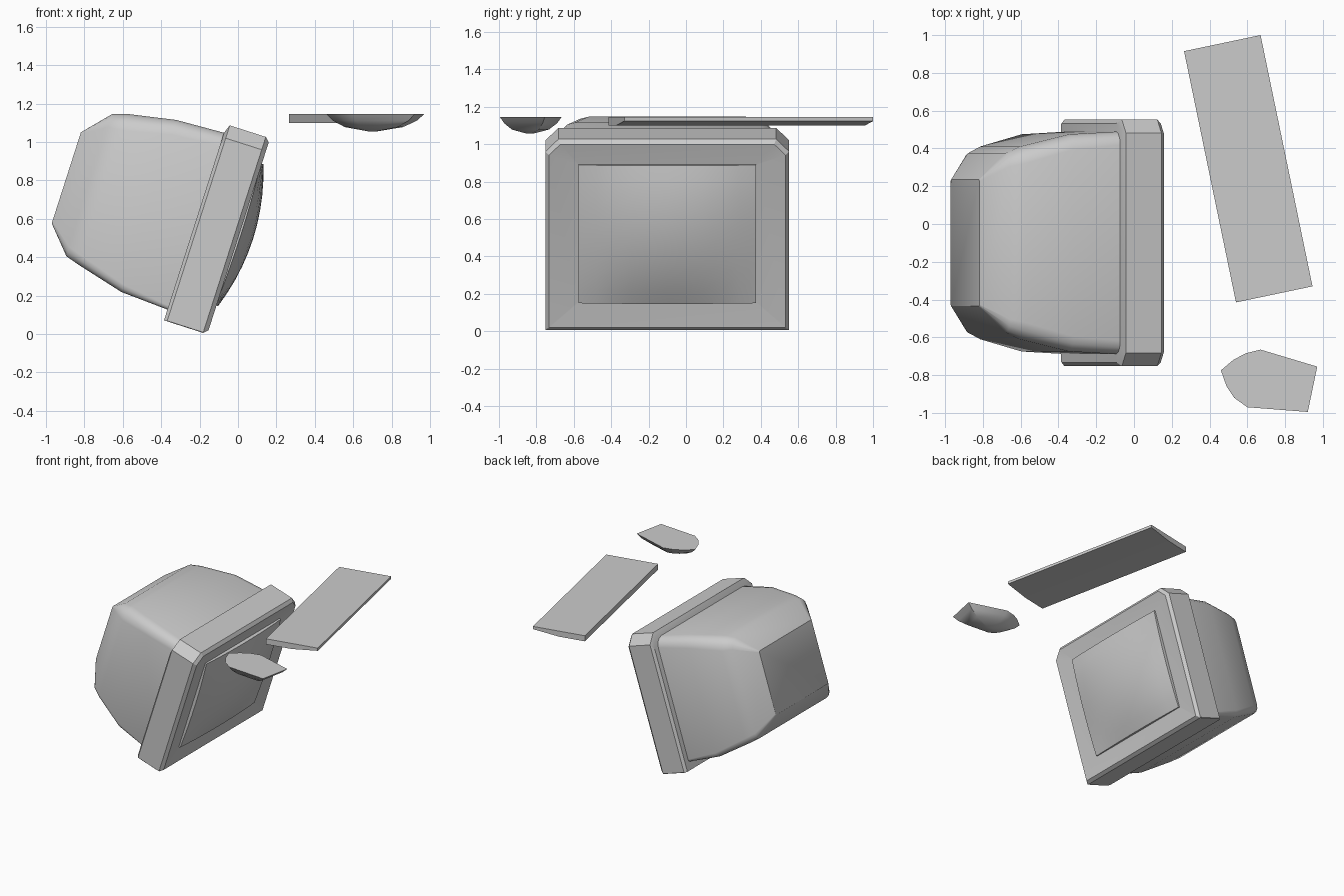
import bpy, bmesh, math
from mathutils import Vector

if "Cube" in bpy.data.objects:
    bpy.data.objects.remove(bpy.data.objects["Cube"])

TILT = math.radians(17.75)
SN, CS = math.sin(TILT), math.cos(TILT)


def tilted(y, s, d):
    """Monitor space (across, up the screen, outwards) to world space."""
    return Vector((SN * s + CS * d, y - 0.1, CS * s - SN * d))


def finish(name, bm, angle=35):
    bmesh.ops.recalc_face_normals(bm, faces=bm.faces)
    mesh = bpy.data.meshes.new(name)
    bm.to_mesh(mesh)
    bm.free()
    ob = bpy.data.objects.new(name, mesh)
    bpy.context.collection.objects.link(ob)
    bpy.ops.object.select_all(action='DESELECT')
    ob.select_set(True)
    bpy.context.view_layer.objects.active = ob
    if angle:
        bpy.ops.object.shade_smooth_by_angle(angle=math.radians(angle))
    return ob


def loft(name, rings, angle=35):
    """Skin a list of equal-length point rings and cap both ends."""
    bm = bmesh.new()
    vs = [[bm.verts.new(p) for p in ring] for ring in rings]
    n = len(vs[0])
    for a, b in zip(vs, vs[1:]):
        for i in range(n):
            j = (i + 1) % n
            bm.faces.new((a[i], a[j], b[j], b[i]))
    bm.faces.new(vs[0])
    bm.faces.new(vs[-1])
    return finish(name, bm, angle)


def rounded_ring(w, lo, hi, d, top, bottom, steps):
    """Rectangle section with rounded top and bottom corners."""
    pts = []
    for sx, sz, r, start in ((1, 1, top, 0), (-1, 1, top, 90),
                             (-1, -1, bottom, 180), (1, -1, bottom, 270)):
        cy, cs = sx * (w - r), (hi - r if sz > 0 else lo + r)
        for k in range(steps + 1):
            a = math.radians(start + 90 * k / steps)
            pts.append(tilted(cy + r * math.cos(a), cs + r * math.sin(a), d))
    return pts


# Rear housing: half width, bottom, top, depth, top radius, bottom radius
sections = [(.59, .008, .977, -.37, .07, .02),
            (.575, .023, .964, -.645, .08, .04),
            (.51, .09, .916, -.90, .09, .05),
            (.475, .113, .890, -.975, .07, .05),
            (.335, .253, .751, -1.10, .01, .01)]
loft("rear_housing", [rounded_ring(*s, 3) for s in sections])

# Bezel: bevelled frame, chamfered top corners, shallow recess for the screen
bezel = [(.632, -.049, .977, -.389, .07, .003),
         (.652, -.050, 1.022, -.372, .07, .003),
         (.652, -.050, 1.022, -.175, .07, .003),
         (.632, -.028, 1.000, -.152, .06, .003),
         (.480, .105, .885, -.168, .005, .003)]
loft("bezel", [rounded_ring(*s, 1) for s in bezel], 25)

# Screen: domed glass with a short skirt
bm = bmesh.new()
N = 10
grid = []
for i in range(N + 1):
    row = []
    for j in range(N + 1):
        u, v = 2 * i / N - 1, 2 * j / N - 1
        bulge = .067 * (u * u + v * v - .8 * u * u * v * v)
        row.append(bm.verts.new(tilted(.475 * u, .495 + .388 * v, -.076 - bulge)))
    grid.append(row)
for i in range(N):
    for j in range(N):
        bm.faces.new((grid[i][j], grid[i + 1][j], grid[i + 1][j + 1], grid[i][j + 1]))
edges = [e for e in bm.edges if e.is_boundary]
skirt = bmesh.ops.extrude_edge_only(bm, edges=edges)["geom"]
inward = tilted(0, 0, -.04) - tilted(0, 0, 0)
bmesh.ops.translate(bm, vec=inward, verts=[g for g in skirt if isinstance(g, bmesh.types.BMVert)])
finish("screen", bm)

# Keyboard: upturned wedge section swept along its length
TOP = 1.145
corner, across, along = Vector((.265, .915, TOP)), Vector((.405, .085, 0)), Vector((.275, -1.33, 0))
section = [(0, 0), (1, 0), (1, -.022), (.5, -.045), (0, -.045)]
loft("keyboard", [[corner + across * t + along * e + Vector((0, 0, z)) for t, z in section]
                  for e in (0, 1)], 0)

# Mouse: outline shrinking towards a shallow dome below its flat base
outline = [(.46, -.775), (.525, -.72), (.59, -.685), (.67, -.665), (.97, -.755),
           (.92, -.995), (.60, -.97), (.53, -.92), (.49, -.86)]
centre = Vector((.70, -.835))
rings = []
for scale, z in ((1, TOP), (.86, 1.112), (.6, 1.078), (.1, 1.056)):
    flat = [centre + (Vector(p) - centre) * scale for p in outline]
    rings.append([(p.x, p.y, z) for p in flat])
loft("mouse", rings)
